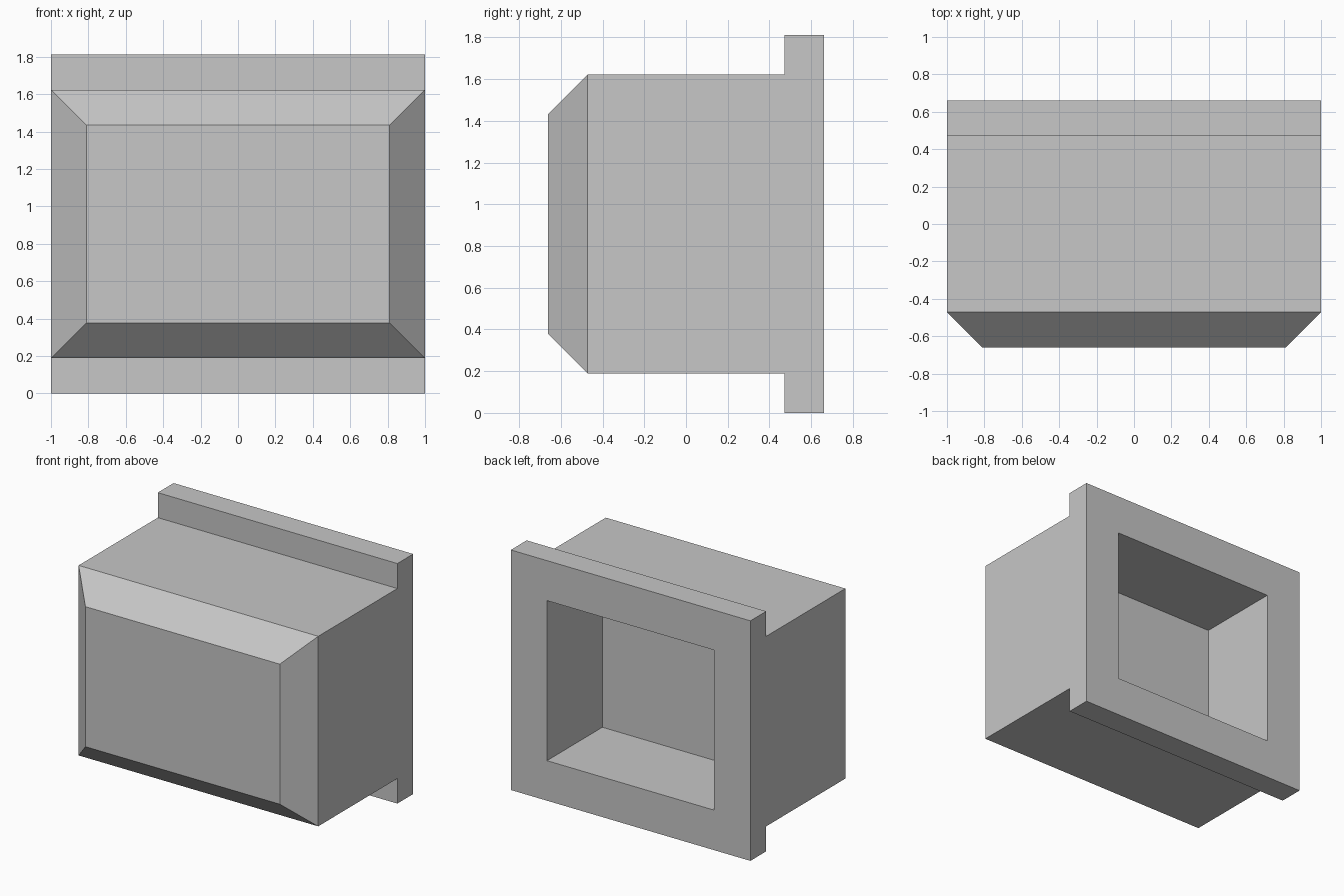
import bpy
import bmesh
from mathutils import Vector

cube = bpy.data.objects.get("Cube")
if cube:
    bpy.data.objects.remove(cube, do_unlink=True)

UNIT = 2 / 10.6            # flange thickness; every other size is a multiple
HEIGHT = 9.6 * UNIT
BACK = 3.5 * UNIT
FRONT = -2.5 * UNIT        # where the front bevel starts
LIP = BACK - UNIT          # front side of the flange

# Grey material
grey = bpy.data.materials.new("plain grey")
grey.use_nodes = True
colour = (0.57, 0.57, 0.57, 1)
grey.diffuse_color = colour
grey.node_tree.nodes["Principled BSDF"].inputs["Base Color"].default_value = colour

bm = bmesh.new()

# Side profile of box and flange, extruded across the width
profile = [
    (FRONT, UNIT), (LIP, UNIT), (LIP, 0), (BACK, 0),
    (BACK, HEIGHT), (LIP, HEIGHT), (LIP, HEIGHT - UNIT), (FRONT, HEIGHT - UNIT),
]
side = bm.faces.new([bm.verts.new((-1, y, z)) for y, z in profile])
extruded = bmesh.ops.extrude_face_region(bm, geom=[side])["geom"]
moved = [g for g in extruded if isinstance(g, bmesh.types.BMVert)]
bmesh.ops.translate(bm, verts=moved, vec=(2, 0, 0))
bmesh.ops.recalc_face_normals(bm, faces=bm.faces[:])


def face_at(y):
    """Find the upright face lying in the plane of the given y."""
    bm.normal_update()
    return next(f for f in bm.faces
                if abs(f.normal.y) > 0.9 and abs(f.calc_center_median().y - y) < 0.001)


# Bevelled front panel
bmesh.ops.inset_region(bm, faces=[face_at(FRONT)], thickness=UNIT, depth=UNIT,
                       use_even_offset=True)

# Rectangular recess in the back
opening = face_at(BACK)
bmesh.ops.inset_region(bm, faces=[opening], thickness=1.6 * UNIT, use_even_offset=True)
floor = bmesh.ops.extrude_discrete_faces(bm, faces=[opening])["faces"][0]
bmesh.ops.translate(bm, verts=floor.verts[:], vec=Vector((0, -BACK, 0)))
bmesh.ops.recalc_face_normals(bm, faces=bm.faces[:])

mesh = bpy.data.meshes.new("flanged_box")
bm.to_mesh(mesh)
bm.free()
mesh.materials.append(grey)
box = bpy.data.objects.new("flanged_box", mesh)
bpy.context.collection.objects.link(box)
